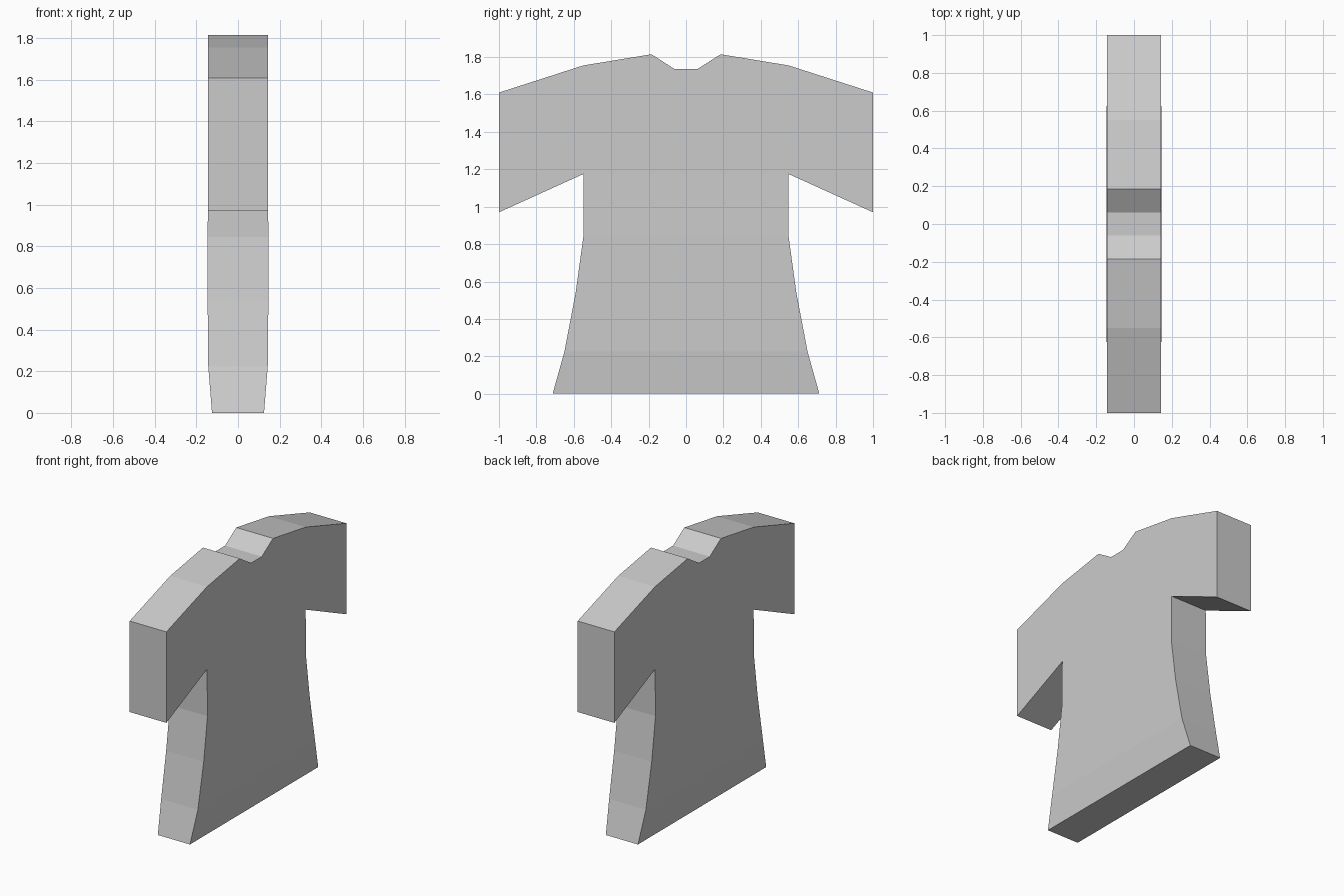
import bpy, bmesh

if "Cube" in bpy.data.objects:
    bpy.data.objects.remove(bpy.data.objects["Cube"])

# Half outline, collar to hem: (y, z, half thickness)
half = [
    (0.06, 1.735, 0.143), (0.185, 1.815, 0.143), (0.55, 1.755, 0.143),
    (1.0, 1.61, 0.143), (1.0, 0.97, 0.143), (0.548, 1.175, 0.143),
    (0.548, 0.845, 0.146), (0.59, 0.54, 0.146), (0.65, 0.225, 0.143),
    (0.713, 0.0, 0.125),
]
ARMPIT = 5
n = len(half)
outline = half + [(-y, z, t) for y, z, t in reversed(half)]

bm = bmesh.new()
sides = [[bm.verts.new((s * t, y, z)) for y, z, t in outline] for s in (1, -1)]

# Front and back panels: yoke with sleeves, then the tapering body in bands
for v in sides:
    bm.faces.new(v[:ARMPIT + 1] + v[2 * n - 1 - ARMPIT:])
    for i in range(ARMPIT, n - 1):
        j = 2 * n - 1 - i
        bm.faces.new((v[i], v[i + 1], v[j - 1], v[j]))

# Edge strip joining the panels
a, b = sides
for i in range(2 * n):
    k = (i + 1) % (2 * n)
    bm.faces.new((a[i], a[k], b[k], b[i]))

bmesh.ops.recalc_face_normals(bm, faces=bm.faces)
mesh = bpy.data.meshes.new("shirt")
bm.to_mesh(mesh)
bm.free()
bpy.context.collection.objects.link(bpy.data.objects.new("shirt", mesh))
